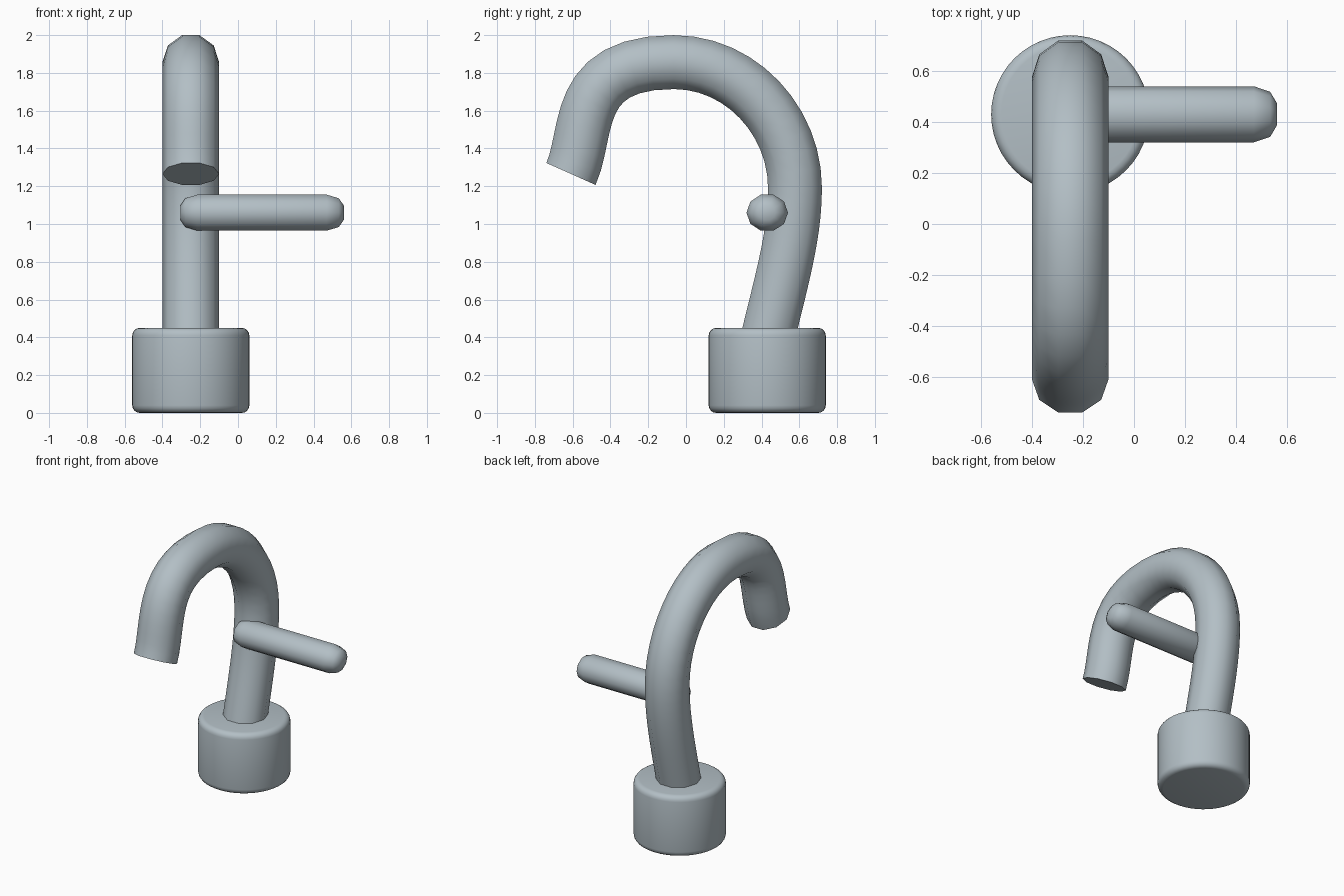
import bpy, bmesh, math
from mathutils import Vector
from mathutils.geometry import interpolate_bezier

if "Cube" in bpy.data.objects:
    bpy.data.objects.remove(bpy.data.objects["Cube"])

metal = bpy.data.materials.new("blue_grey_metal")
metal.diffuse_color = (0.45, 0.52, 0.56, 1)
metal.use_nodes = True
metal.node_tree.nodes["Principled BSDF"].inputs["Base Color"].default_value = metal.diffuse_color

CX, CY = -0.25, 0.43   # axis of the base


def loft(name, rings, angle):
    """Skin a list of vertex rings, closed by a cap at both ends."""
    bm = bmesh.new()
    rows = [[bm.verts.new(p) for p in ring] for ring in rings]
    n = len(rows[0])
    for a, b in zip(rows, rows[1:]):
        for i in range(n):
            j = (i + 1) % n
            bm.faces.new((a[i], a[j], b[j], b[i]))
    bm.faces.new(rows[0][::-1])
    bm.faces.new(rows[-1])
    bmesh.ops.recalc_face_normals(bm, faces=bm.faces)
    mesh = bpy.data.meshes.new(name)
    bm.to_mesh(mesh)
    bm.free()
    mesh.materials.append(metal)
    obj = bpy.data.objects.new(name, mesh)
    bpy.context.collection.objects.link(obj)
    bpy.ops.object.select_all(action='DESELECT')
    obj.select_set(True)
    bpy.context.view_layer.objects.active = obj
    bpy.ops.object.shade_smooth_by_angle(angle=math.radians(angle))
    return obj


def circle(n):
    return [(math.cos(math.tau * i / n), math.sin(math.tau * i / n)) for i in range(n)]


# Base: cylinder with rounded rims
R, H, B = 0.31, 0.45, 0.04
rim = [(R - B + B * math.sin(a), B * math.cos(a))
       for a in (math.pi / 2 * k / 4 for k in range(5))]
profile = [(r, B - h) for r, h in rim] + [(r, H - B + h) for r, h in reversed(rim)]
loft("base", [[(CX + r * c, CY + r * s, z) for c, s in circle(48)]
              for r, z in profile], 50)

# Spout: ten-sided tube swept along a hooked path in the y-z plane
k = 0.645 * 0.5523
beziers = [
    ((-0.609, 1.265), (-0.51, 1.487), (-0.605, 1.857), (-0.065, 1.857)),
    ((-0.065, 1.857), (-0.065 + k, 1.857), (0.577, 1.19 + k), (0.577, 1.19)),
    ((0.577, 1.19), (0.577, 0.915), (0.489, 0.65), (0.41, 0.30)),
]
path = []
for p0, h0, h1, p1 in beziers:
    pts = interpolate_bezier(*[Vector((0, *p)) for p in (p0, h0, h1, p1)], 13)
    path += pts if not path else pts[1:]
rings = []
for i, p in enumerate(path):
    if i == 0:
        t = Vector((0, *beziers[0][1])) - p
    else:
        t = path[min(i + 1, len(path) - 1)] - path[i - 1]
    t.normalize()
    side = Vector((0, -t.z, t.y))
    rings.append([Vector((CX + 0.15 * c, 0, 0)) + p + side * (0.15 * s)
                  for c, s in circle(10)])
loft("spout", rings, 50)

# Handle: round-ended bar pointing sideways
x0, x1 = -0.305, 0.56
ends = [(0.0, 0.40), (0.026, 0.80), (0.09, 1.0)]
bar = [(x0 + d, s) for d, s in ends] + [(x1 - d, s) for d, s in reversed(ends)]
loft("handle", [[(x, CY + 0.11 * f * c, 1.06 + 0.10 * f * s) for c, s in circle(10)]
                for x, f in bar], 65)
